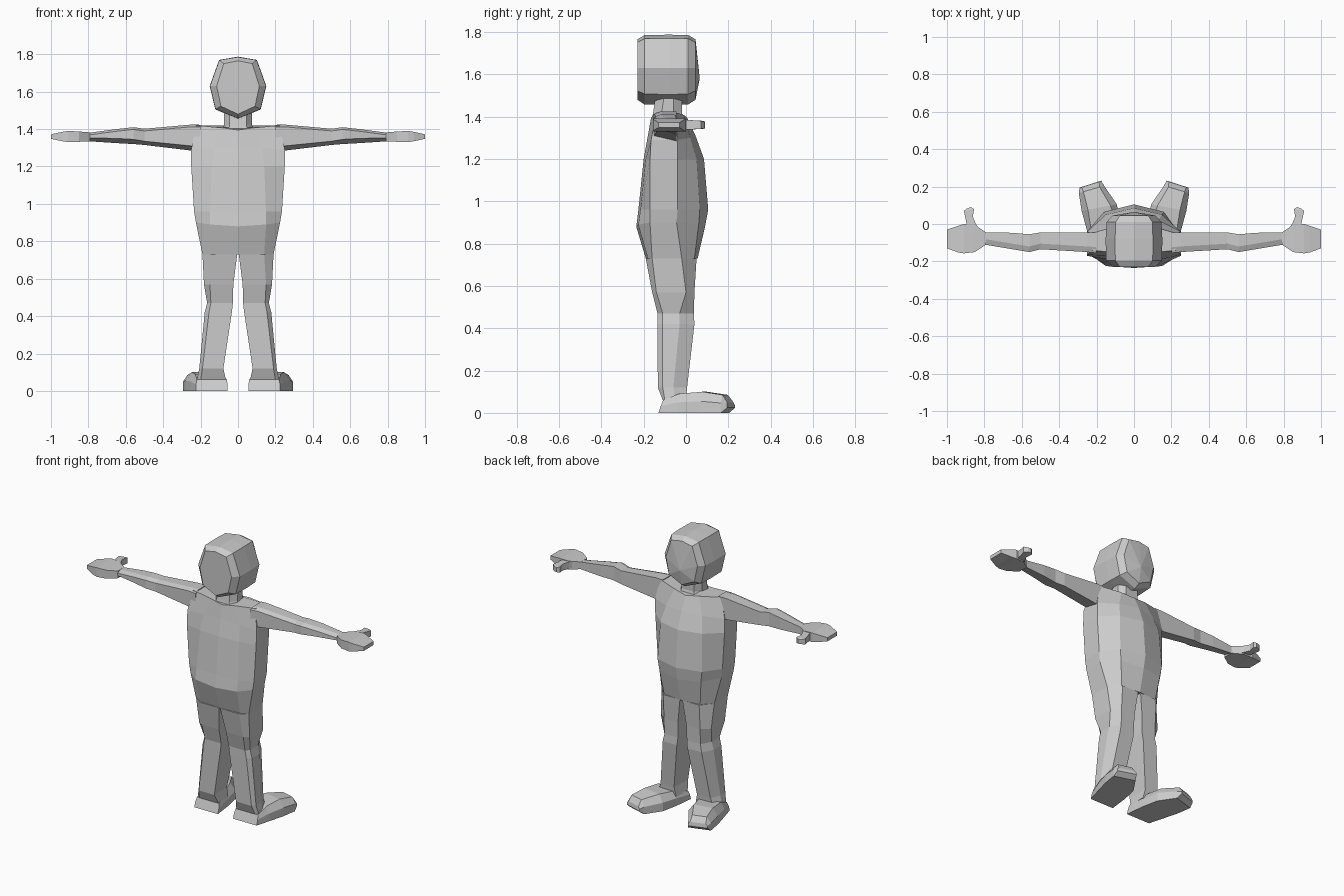
import bpy
import bmesh

cube = bpy.data.objects.get("Cube")
if cube:
    bpy.data.objects.remove(cube, do_unlink=True)

grey = bpy.data.materials.new("plain grey")
grey.use_nodes = True
COLOR = (0.6, 0.6, 0.6, 1)
grey.diffuse_color = COLOR
grey.node_tree.nodes["Principled BSDF"].inputs["Base Color"].default_value = COLOR


def loft(name, rings, mirror=False, peak=None):
    """Skin a list of equal-length rings; the ends are capped, the last one to a peak if given."""
    bm = bmesh.new()
    loops = [[bm.verts.new(p) for p in ring] for ring in rings]
    n = len(loops[0])
    for a, b in zip(loops, loops[1:]):
        for i in range(n):
            j = (i + 1) % n
            bm.faces.new((a[i], a[j], b[j], b[i]))
    bm.faces.new(loops[0])
    if peak:
        tip = bm.verts.new(peak)
        for i in range(n):
            bm.faces.new((loops[-1][i], loops[-1][(i + 1) % n], tip))
    else:
        bm.faces.new(loops[-1])
    bmesh.ops.recalc_face_normals(bm, faces=bm.faces[:])
    mesh = bpy.data.meshes.new(name)
    bm.to_mesh(mesh)
    bm.free()
    mesh.materials.append(grey)
    obj = bpy.data.objects.new(name, mesh)
    bpy.context.collection.objects.link(obj)
    if mirror:
        mod = obj.modifiers.new("mirror", 'MIRROR')
        mod.use_axis[0] = True
        mod.use_mirror_merge = False
    return obj


def symmetric(half):
    """Close a half ring that starts and ends on x = 0."""
    return half + [(-x, y, z) for x, y, z in half[-2:0:-1]]


# Torso: z, shoulder rise, back y, back x, side x, side back y, side front y,
# front x, front corner y, front y
torso = [
    (0.73, 0.00, -0.19, 0.14, 0.19, -0.16, -0.02, 0.13, 0.04, 0.055),
    (0.88, 0.02, -0.235, 0.15, 0.225, -0.17, -0.045, 0.15, 0.06, 0.09),
    (0.96, 0.00, -0.225, 0.15, 0.235, -0.17, -0.04, 0.16, 0.065, 0.105),
    (1.20, 0.00, -0.20, 0.14, 0.25, -0.17, -0.04, 0.15, 0.05, 0.085),
    (1.31, -0.02, -0.18, 0.13, 0.25, -0.165, -0.04, 0.13, 0.02, 0.045),
    (1.395, 0.025, -0.165, 0.09, 0.225, -0.14, -0.05, 0.09, -0.01, 0.005),
]
rings = []
for z, up, yb, xb, w, sb, sf, xf, yfc, yf in torso:
    rings.append(symmetric([(0, yb, z), (xb, yb + 0.01, z + up / 2), (w, sb, z + up),
                            (w, sf, z + up), (xf, yfc, z + up / 2), (0, yf, z)]))
loft("torso", rings)

# Neck
neck = []
for z, w, yb, yf in [(1.37, 0.09, -0.165, -0.005), (1.42, 0.075, -0.155, -0.02),
                     (1.52, 0.075, -0.14, -0.02)]:
    neck.append(symmetric([(0, yb, z), (w * 0.6, yb, z), (w, yb + 0.04, z),
                           (w, yf - 0.04, z), (w * 0.6, yf, z), (0, yf, z)]))
loft("neck", neck)

# Head: an octagonal outline carried from back to front
outline = [(0, 1.787), (0.10, 1.77), (0.15, 1.63), (0.12, 1.505), (0, 1.455)]
head = []
for y, sx, sz in [(-0.23, 0.76, 0.86), (-0.195, 1, 0.99), (-0.08, 1.01, 1),
                  (0.01, 0.98, 0.99), (0.045, 0.76, 0.86)]:
    head.append(symmetric([(x * sx, y, 1.63 + (z - 1.63) * sz) for x, z in outline]))
loft("head", head, peak=(0, 0.065, 1.58))

# Legs: z, inner x, back x, outer x, back y, side back y, side front y, front x, front y
legs = [
    (0.73, 0.004, 0.14, 0.19, -0.19, -0.16, -0.02, 0.13, 0.05),
    (0.57, 0.025, 0.15, 0.182, -0.16, -0.14, 0.00, 0.13, 0.04),
    (0.47, 0.027, 0.145, 0.165, -0.135, -0.11, -0.03, 0.13, 0.037),
    (0.42, 0.033, 0.155, 0.178, -0.135, -0.11, -0.03, 0.14, 0.04),
    (0.12, 0.078, 0.19, 0.207, -0.133, -0.11, -0.06, 0.18, 0.005),
    (0.06, 0.065, 0.20, 0.22, -0.11, -0.10, -0.05, 0.20, 0.00),
]
loft("legs", [[(xi, yb, z), (xb, yb, z), (w, sb, z), (w, sf, z), (xf, yf, z), (xi + 0.005, yf, z)]
              for z, xi, xb, w, yb, sb, sf, xf, yf in legs], mirror=True)

# Feet: inner edge xy, outer edge xy, bottom z, top z, top inset, top shift in y
feet = [
    (0.055, -0.13, 0.225, -0.13, 0.0, 0.06, 0.03, 0.022),
    (0.07, 0.00, 0.25, -0.04, 0.0, 0.09, 0.12, 0.0),
    (0.092, 0.105, 0.28, 0.07, 0.0, 0.10, 0.18, 0.0),
    (0.16, 0.205, 0.295, 0.165, 0.0, 0.085, 0.18, 0.0),
    (0.175, 0.232, 0.29, 0.195, 0.025, 0.05, 0.1, -0.004),
]
rings = []
for xa, ya, xb, yb, lo, hi, inset, shift in feet:
    mid = lo + (hi - lo) * 0.55
    dx, dy = (xb - xa) * inset, (yb - ya) * inset
    rings.append([(xa, ya, lo), (xb, yb, lo), (xb, yb + shift / 2, mid),
                  (xb - dx, yb - dy + shift, hi), (xa + dx, ya + dy + shift, hi),
                  (xa, ya + shift / 2, mid)])
loft("feet", rings, mirror=True)

# Arms: x, back y, front y, top z, underside z at the back, underside z at the front
arms = [
    (0.20, -0.155, -0.045, 1.423, 1.31, 1.28),
    (0.25, -0.15, -0.045, 1.424, 1.31, 1.285),
    (0.50, -0.135, -0.045, 1.402, 1.335, 1.315),
    (0.56, -0.15, -0.055, 1.41, 1.345, 1.32),
    (0.65, -0.135, -0.047, 1.40, 1.35, 1.325),
    (0.80, -0.11, -0.045, 1.38, 1.353, 1.335),
]
loft("arms", [[(x, yb, lb), (x, yb, t - 0.012), (x, yb + 0.03, t), (x, yf, t), (x, yf, lf)]
              for x, yb, yf, t, lb, lf in arms], mirror=True)

# Hands: x, back y, front y, bottom z, top z
hands = [
    (0.79, -0.11, -0.045, 1.335, 1.382),
    (0.85, -0.15, -0.005, 1.332, 1.387),
    (0.91, -0.157, 0.0, 1.33, 1.39),
    (0.94, -0.152, -0.01, 1.335, 1.385),
    (1.00, -0.13, -0.03, 1.348, 1.372),
]
loft("hands", [[(x, a, lo), (x, b, lo), (x, b, hi), (x, a, hi)] for x, a, b, lo, hi in hands],
     mirror=True)

# Thumbs: left xy, right xy, bottom z, top z
thumbs = [
    (0.825, -0.03, 0.91, -0.03, 1.337, 1.385),
    (0.845, 0.00, 0.895, 0.00, 1.34, 1.385),
    (0.862, 0.04, 0.902, 0.035, 1.34, 1.382),
    (0.855, 0.08, 0.91, 0.07, 1.342, 1.38),
    (0.872, 0.09, 0.89, 0.085, 1.345, 1.375),
]
loft("thumbs", [[(xa, ya, lo), (xb, yb, lo), (xb, yb, hi), (xa, ya, hi)]
                for xa, ya, xb, yb, lo, hi in thumbs], mirror=True)
